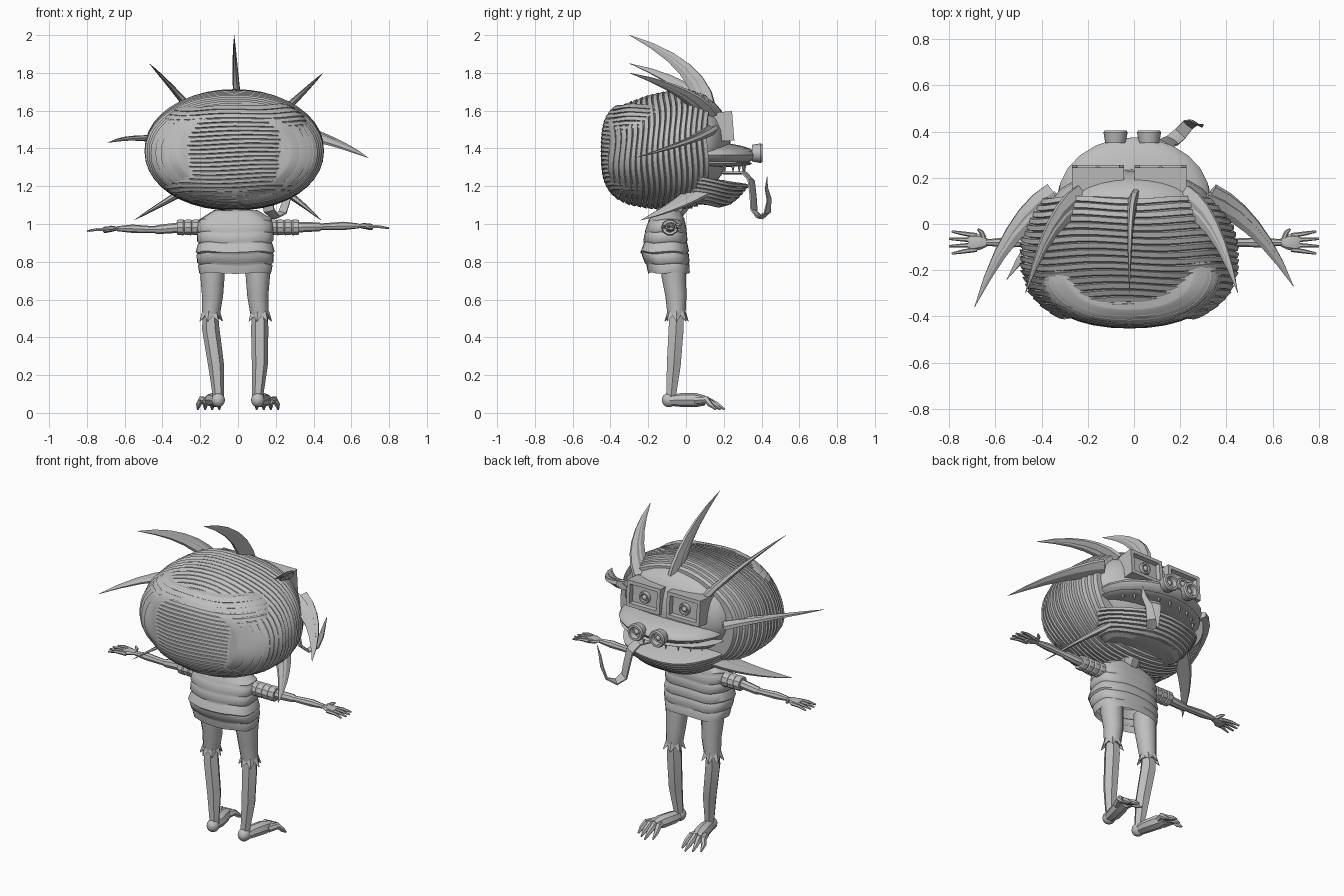
import bpy, bmesh, math
from mathutils import Vector as V, Matrix

if "Cube" in bpy.data.objects:
    bpy.data.objects.remove(bpy.data.objects["Cube"], do_unlink=True)

GREY = (0.52, 0.52, 0.52, 1)
clay = bpy.data.materials.new("plain_grey")
clay.use_nodes = True
clay.diffuse_color = GREY
clay.node_tree.nodes["Principled BSDF"].inputs["Base Color"].default_value = GREY


def finish(name, bm, angle=35):
    bmesh.ops.recalc_face_normals(bm, faces=bm.faces)
    me = bpy.data.meshes.new(name)
    bm.to_mesh(me)
    bm.free()
    me.materials.append(clay)
    me.shade_smooth()
    me.set_sharp_from_angle(angle=math.radians(angle))
    ob = bpy.data.objects.new(name, me)
    bpy.context.collection.objects.link(ob)
    return ob


def loft(name, rings, angle=35, open_start=False):
    """Skin a list of point rings and cap the ends."""
    bm = bmesh.new()
    rows = [[bm.verts.new(p) for p in ring] for ring in rings]
    n = len(rows[0])
    for a, b in zip(rows, rows[1:]):
        for i in range(n):
            j = (i + 1) % n
            bm.faces.new((a[i], a[j], b[j], b[i]))
    if not open_start:
        bm.faces.new(rows[0])
    bm.faces.new(rows[-1])
    return finish(name, bm, angle)


def tube(name, path, n=8, flat=1.0, ref=(0, 0, 1), angle=35):
    """Tapered tube through (x, y, z, radius) points; flat squashes it across ref."""
    pts = [V(p[:3]) for p in path]
    rings = []
    for k, p in enumerate(pts):
        d = (pts[min(k + 1, len(pts) - 1)] - pts[max(k - 1, 0)]).normalized()
        u = d.cross(V(ref)).normalized()
        w = u.cross(d)
        r = path[k][3]
        angs = [math.tau * i / n for i in range(n)]
        rings.append([p + u * r * flat * math.cos(a) + w * r * math.sin(a) for a in angs])
    return loft(name, rings, angle)


def ridged(name, steps, section, n=32, lip=0.05, power=2.0, wave=0.0, angle=25, open_start=False):
    """Overlapping bands: each one flares to a lip. section(t) gives centre and two radius vectors."""
    rings = []
    for i in range(steps):
        for t, s in ((i, 1.0), (i + 0.7, 1.0 - lip * 0.3), (i + 0.85, 1.0 - lip)):
            c, u, w = section(t / steps)
            axis = u.cross(w).normalized()
            ring = []
            for k in range(n):
                a = math.tau * k / n
                ca, sa = math.cos(a), math.sin(a)
                x = math.copysign(abs(ca) ** (2 / power), ca) * s
                y = math.copysign(abs(sa) ** (2 / power), sa) * s
                ring.append(c + u * x + w * y + axis * wave * math.sin(a * 5 + i * 0.2))
            rings.append(ring)
    return loft(name, rings, angle, open_start)


def curve(points, x):
    """Piecewise linear lookup; each point is (x, value, ...)."""
    for a, b in zip(points, points[1:]):
        if x <= b[0]:
            f = max(0, (x - a[0]) / (b[0] - a[0]))
            return [p + (q - p) * f for p, q in zip(a[1:], b[1:])]
    return list(points[-1][1:])


def ellipsoid(name, centre, radii, seg=24):
    bm = bmesh.new()
    bmesh.ops.create_uvsphere(bm, u_segments=seg, v_segments=seg // 2, radius=1)
    bmesh.ops.transform(bm, matrix=Matrix.Translation(centre) @ Matrix.Diagonal((*radii, 1)), verts=bm.verts)
    return finish(name, bm)


# Head hair: bands stacked from face to back (y, half width, top, bottom)
HEAD = [(-0.41, 0.3, 1.58, 1.18), (-0.36, 0.38, 1.625, 1.13), (-0.3, 0.44, 1.65, 1.1), (-0.2, 0.475, 1.685, 1.08),
        (-0.08, 0.475, 1.71, 1.07), (0.02, 0.445, 1.715, 1.08), (0.1, 0.395, 1.69, 1.11),
        (0.16, 0.35, 1.65, 1.16)]


def head_section(t):
    y = 0.115 - t * 0.525
    w, top, low = curve(HEAD, y)
    return V((-0.02, y, (top + low) / 2)), V((w, 0, 0)), V((0, 0, (top - low) / 2))


ridged("head_hair_bands", 18, head_section, 40, 0.045, 2.1, 0.007)


# Back of the head: horizontal strands
def back_section(t):
    z = 1.13 + t * 0.5
    s = (1 - abs((z - 1.385) / 0.275) ** 3) ** (1 / 3)
    return V((-0.02, -0.2, z)), V((0.415 * s, 0, 0.008)), V((0, 0.252 * s, 0))


ridged("back_hair_strands", 22, back_section, 36, 0.035, 2.2, 0.004)

# Face, muzzle and lower jaw
ellipsoid("face", (-0.01, 0.07, 1.43), (0.355, 0.165, 0.245))
ellipsoid("muzzle", (0, 0.11, 1.365), (0.33, 0.265, 0.068))
ellipsoid("upper_lip", (0, 0.1, 1.32), (0.335, 0.25, 0.022))


def jaw_section(t):
    rx, ry = 0.22 + 0.12 * t ** 0.6, 0.14 + 0.15 * t ** 0.6
    return V((0, 0.05, 1.11 + 0.145 * t)), V((rx, 0, 0)), V((0, ry, -0.16 * ry))


ridged("lower_jaw", 7, jaw_section, 32, 0.05, 2.1, 0.004)

# Teeth along the upper lip
for i in range(9):
    a = math.radians(30 + 15 * i)
    x, y = 0.29 * math.cos(a), 0.1 + 0.21 * math.sin(a)
    tube(f"tooth_{i}", [(x, y, 1.32, 0.012), (x, y, 1.275, 0.002)], 5, ref=(0, 1, 0))

# Tongue ribbon hanging out and curling up
tube("tongue", [(0.06, 0.2, 1.27, 0.036), (0.11, 0.31, 1.27, 0.038), (0.135, 0.345, 1.23, 0.038),
                (0.15, 0.355, 1.15, 0.037), (0.165, 0.36, 1.07, 0.036), (0.2, 0.39, 1.035, 0.034),
                (0.235, 0.43, 1.06, 0.03), (0.26, 0.44, 1.13, 0.024), (0.285, 0.425, 1.19, 0.016),
                (0.3, 0.43, 1.25, 0.003)], 6, 0.25, ref=(0.85, -0.45, 0.1))


# Eyes: framed boxes with a recessed panel, ring and pupil
def disc(name, x, y, z, r, depth, hole):
    rings = [[V((x + q * math.cos(a), y + dy, z + q * math.sin(a)))
              for a in [math.tau * i / 16 for i in range(16)]]
             for q, dy in ((r * 0.85, -depth), (r, -0.01), (r * 0.9, 0), (r * 0.65, 0), (r * 0.55, -hole))]
    return loft(name, rings)


for side, x in (("right", -0.155), ("left", 0.115)):
    bm = bmesh.new()
    bmesh.ops.create_cube(bm, size=1)
    bmesh.ops.transform(bm, matrix=Matrix.Translation((x, 0.185, 1.515)) @ Matrix.Rotation(0.08, 4, 'X')
                        @ Matrix.Diagonal((0.225, 0.13, 0.155, 1)), verts=bm.verts)
    bm.normal_update()
    front = max(bm.faces, key=lambda f: f.normal.y)
    bmesh.ops.inset_individual(bm, faces=[front], thickness=0.03, depth=0)
    bmesh.ops.inset_individual(bm, faces=[front], thickness=0.006, depth=-0.025)
    finish(side + "_eye_frame", bm, 20)
    disc(side + "_eye_ring", x, 0.245, 1.515, 0.036, 0.04, 0.01)
    ellipsoid(side + "_pupil", (x, 0.237, 1.515), (0.016, 0.012, 0.016), 12)

# Nostrils
for side, x in (("right", -0.08), ("left", 0.065)):
    disc(side + "_nostril", x, 0.405, 1.375, 0.052, 0.055, 0.025)
    ellipsoid(side + "_nostril_core", (x, 0.38, 1.375), (0.016, 0.016, 0.016), 12)

# Hair spikes of two strands each: base, bend, tip
SPIKES = {
    "top": ((0.0, 0.1, 1.6), (-0.02, 0.09, 1.84), (-0.02, -0.3, 2.0)),
    "upper_right": ((-0.22, 0.11, 1.57), (-0.36, 0.06, 1.74), (-0.47, -0.3, 1.85)),
    "upper_left": ((0.21, 0.11, 1.57), (0.35, 0.06, 1.7), (0.45, -0.3, 1.8)),
    "right": ((-0.34, 0.12, 1.43), (-0.53, 0.04, 1.48), (-0.69, -0.36, 1.43)),
    "left": ((0.32, 0.12, 1.49), (0.52, 0.05, 1.44), (0.69, -0.27, 1.35)),
    "lower_right": ((-0.24, 0.1, 1.2), (-0.4, 0.0, 1.11), (-0.55, -0.24, 1.02)),
    "lower_left": ((0.21, 0.1, 1.2), (0.34, 0.0, 1.11), (0.44, -0.24, 1.02)),
}
for name, points in SPIKES.items():
    a, b, c = map(V, points)
    out = (b - V((-0.02, b.y, 1.4))).normalized()
    side_dir = V((0, 1, 0)) * 0.6 + out * 0.5
    for strand, shift in (("outer", 0.024), ("inner", -0.03)):
        path = []
        for k in range(7):
            t = k / 6
            p = a * (1 - t) ** 2 + b * 2 * t * (1 - t) + c * t * t + side_dir * shift * (1 - t)
            path.append((*p, 0.05 * (1 - t) ** 0.75 + 0.001))
        tube(f"{name}_spike_{strand}", path, 6, 0.45, ref=out, angle=15)

# Neck and banded shirt (z, half width, back, front)
tube("neck", [(-0.01, -0.1, 1.0, 0.085), (-0.01, -0.08, 1.06, 0.065), (0, -0.03, 1.14, 0.075)], 10, ref=(0, 1, 0))
SHIRT = [(0.74, 0.19, -0.2, 0.02), (0.78, 0.2, -0.21, 0.02), (0.86, 0.21, -0.245, 0.015),
         (0.88, 0.2, -0.23, 0.01), (0.96, 0.205, -0.22, 0.005), (1.02, 0.2, -0.2, -0.005),
         (1.07, 0.12, -0.16, -0.03)]


def shirt_section(t):
    z = 0.74 + 0.34 * t
    w, back, front = curve(SHIRT, z)
    return V((-0.015, (back + front) / 2, z)), V((w, 0, 0)), V((0, (front - back) / 2, 0))


ridged("shirt", 6, shirt_section, 28, 0.04, 2.8, 0.004, 50, open_start=True)

# Arms, sleeves and hands
for side, s in (("right", -1), ("left", 1)):
    z = 0.975 if s < 0 else 0.99
    ridged(side + "_sleeve", 4, lambda t: (V((s * (0.17 + 0.16 * t), -0.085, 0.982)),
           V((0, 0.047, 0)), V((0, 0, 0.044))), 10, 0.12)
    tube(side + "_arm", [(s * 0.3, -0.085, 0.982, 0.028), (s * 0.43, -0.08, z - 0.005, 0.024),
                         (s * 0.44, -0.08, z - 0.005, 0.018), (s * 0.56, -0.08, z, 0.022),
                         (s * 0.64, -0.08, z, 0.013)], 8)
    tube(side + "_palm", [(s * 0.63, -0.08, z, 0.014), (s * 0.66, -0.078, z, 0.032),
                          (s * 0.7, -0.08, z - 0.005, 0.038), (s * 0.715, -0.08, z - 0.008, 0.03)],
         8, 0.45, ref=(0, 1, 0))
    for i in range(4):
        y = -0.05 - 0.02 * i
        spread = (1.5 - i) * 0.012
        tube(f"{side}_finger_{i}", [(s * 0.68, y, z - 0.005, 0.011), (s * 0.74, y + spread / 2, z - 0.003, 0.009),
             (s * (0.8 if i in (1, 2) else 0.788), y + spread, z - 0.012, 0.005)], 6)
    tube(side + "_thumb", [(s * 0.65, -0.06, z, 0.012), (s * 0.66, -0.035, z + 0.005, 0.01),
                           (s * 0.675, -0.022, z + 0.012, 0.005)], 6)

# Legs: trouser, torn hem, shin, foot and toes
for side, s, hip, knee, ankle in (("right", -1, -0.135, -0.145, -0.105), ("left", 1, 0.105, 0.115, 0.105)):
    tube(side + "_trouser_leg", [(hip, -0.065, 0.8, 0.066), (hip, -0.065, 0.72, 0.064),
                                 (hip, -0.053, 0.62, 0.056), (knee, -0.05, 0.51, 0.047)], 12, ref=(0, 1, 0))
    for i in range(7):
        a = math.tau * i / 7
        c, q = math.cos(a), math.sin(a)
        tube(f"{side}_hem_tear_{i}", [(knee + 0.036 * c, -0.05 + 0.036 * q, 0.535, 0.022),
             (knee + 0.05 * c, -0.05 + 0.05 * q, 0.505, 0.016),
             (knee + 0.064 * c, -0.05 + 0.064 * q, 0.485, 0.002)], 4, 0.6, ref=(q, -c, 0.1))
    tube(side + "_shin", [(knee, -0.05, 0.55, 0.038), (knee, -0.052, 0.45, 0.046), (ankle * 1.1, -0.065, 0.25, 0.042),
                          (ankle, -0.078, 0.1, 0.03), (ankle, -0.08, 0.05, 0.03)], 6, ref=(0, 1, 0), angle=20)
    ellipsoid(side + "_heel", (ankle, -0.09, 0.068), (0.036, 0.038, 0.038), 16)
    tube(side + "_foot", [(ankle, -0.11, 0.065, 0.025), (ankle + s * 0.01, -0.03, 0.068, 0.036),
                          (ankle + s * 0.03, 0.05, 0.068, 0.038), (ankle + s * 0.04, 0.1, 0.065, 0.026)], 8, 1.15)
    for i in range(4):
        f = i - 1.1
        x = ankle + s * 0.035
        tube(f"{side}_toe_{i}", [(x + s * f * 0.014, 0.05, 0.065, 0.021), (x + s * f * 0.028, 0.11, 0.07, 0.019),
             (x + s * f * 0.036, 0.165 - 0.02 * abs(f), 0.045, 0.015),
             (x + s * f * 0.038, 0.208 - 0.026 * abs(f), 0.018, 0.005)], 6)
